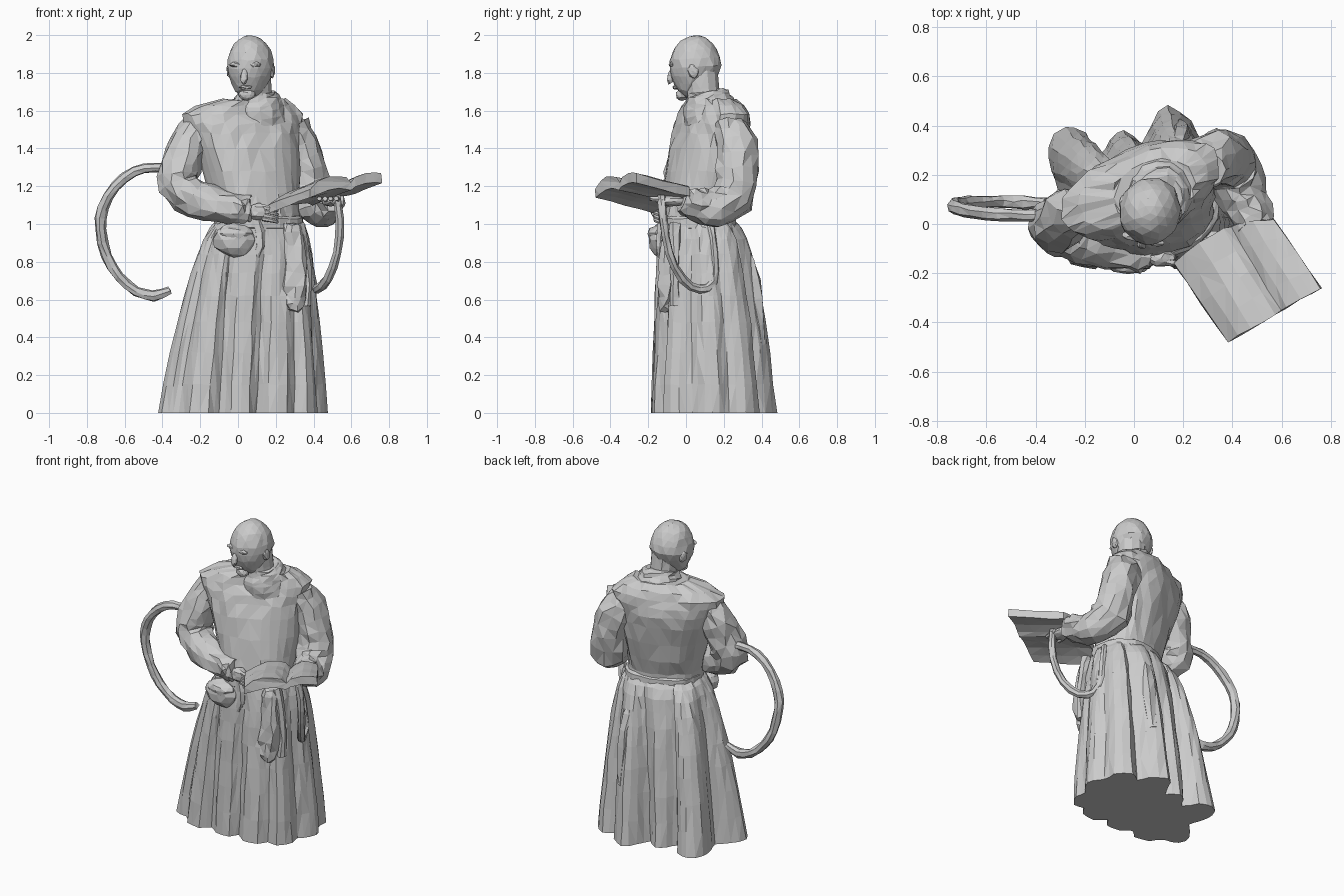
import bpy, bmesh, math, random
from mathutils import Vector, Matrix

random.seed(4)
YAW = math.radians(21)          # the body is turned slightly


def finish(name, bm, jitter=0.0, floor=False):
    for v in bm.verts:
        v.co += Vector([random.uniform(-jitter, jitter) for _ in range(3)])
        if floor and v.co.z < 0.02:
            v.co.z = 0
    bmesh.ops.triangulate(bm, faces=bm.faces[:])
    bmesh.ops.recalc_face_normals(bm, faces=bm.faces[:])
    me = bpy.data.meshes.new(name)
    bm.to_mesh(me)
    bm.free()
    ob = bpy.data.objects.new(name, me)
    bpy.context.collection.objects.link(ob)
    return ob


def loft(name, rings, jitter=0.0, floor=False):
    bm = bmesh.new()
    rows = [[bm.verts.new(p) for p in r] for r in rings]
    n = len(rows[0])
    for a, b in zip(rows, rows[1:]):
        for i in range(n):
            j = (i + 1) % n
            bm.faces.new((a[i], a[j], b[j], b[i]))
    bm.faces.new(rows[0][::-1])
    bm.faces.new(rows[-1])
    return finish(name, bm, jitter, floor)


def oval(cx, cy, z, rx, ry, a):
    c, s = math.cos(a), math.sin(a)
    c = math.copysign(abs(c) ** 0.88, c) * rx
    s = math.copysign(abs(s) ** 0.88, s) * ry
    return Vector((cx + c * math.cos(YAW) - s * math.sin(YAW),
                   cy + c * math.sin(YAW) + s * math.cos(YAW), z))


def ovals(name, levels, n=28, jitter=0.008):
    return loft(name, [[oval(cx, cy, z, rx, ry, 2 * math.pi * i / n) for i in range(n)]
                       for z, cx, cy, rx, ry in levels], jitter)


def spline(a, b, c, d, t):
    return 0.5 * (2 * b + (c - a) * t + (2 * a - 5 * b + 4 * c - d) * t * t
                  + (3 * b - a - 3 * c + d) * t ** 3)


def tube(name, path, sides=8, jitter=0.004, sub=2, flat=1.0):
    """Round tube along (x, y, z, radius) points, smoothed by a spline."""
    P = [Vector(p) for p in path]
    pts = [spline(P[max(i - 1, 0)], P[i], P[i + 1], P[min(i + 2, len(P) - 1)], k / sub)
           for i in range(len(P) - 1) for k in range(sub)] + [P[-1]]
    rings, u = [], None
    for i, p in enumerate(pts):
        t = (pts[min(i + 1, len(pts) - 1)] - pts[max(i - 1, 0)]).to_3d().normalized()
        if u is None:
            u = t.cross(Vector((0.13, 0.97, 0.2))).normalized()
        u = (u - t * u.dot(t)).normalized()
        w = t.cross(u)
        rings.append([p.to_3d() + p.w * (u * math.cos(a) + w * math.sin(a) * flat)
                      for a in (2 * math.pi * k / sides for k in range(sides))])
    return loft(name, rings, jitter)


def blob(name, loc, scale, jitter=0.004, sub=2, rot=None, shape=None):
    bm = bmesh.new()
    bmesh.ops.create_icosphere(bm, subdivisions=sub, radius=1)
    for v in bm.verts:
        c = shape(v.co.copy()) if shape else v.co
        c = Vector((c.x * scale[0], c.y * scale[1], c.z * scale[2]))
        v.co = (rot @ c if rot else c) + Vector(loc)
    return finish(name, bm, jitter)


# Skirt: pleated hem outline blended up to the oval waist
hem = [(-.42, -.02), (-.37, -.09), (-.31, -.09), (-.26, -.16), (-.16, -.18), (-.1, -.13),
       (-.04, -.18), (.06, -.18), (.1, -.13), (.16, -.18), (.26, -.17), (.3, -.11),
       (.37, -.12), (.42, -.04), (.41, .03), (.46, .1), (.47, .18), (.42, .23),
       (.42, .32), (.34, .39), (.27, .35), (.23, .42), (.14, .48), (.07, .41),
       (.03, .33), (-.04, .38), (-.1, .34), (-.14, .28), (-.2, .37), (-.28, .39),
       (-.35, .32), (-.34, .22), (-.31, .14), (-.38, .07)]
hem = [Vector(p) for p in hem]
n = len(hem)
hem = [spline(hem[i - 1], hem[i], hem[(i + 1) % n], hem[(i + 2) % n], k / 2)
       for i in range(n) for k in (0, 1)]
rings = []
for z in (0, .15, .32, .48, .62, .74, .84, .92, .98, 1.01):
    ring = []
    for x, y in hem:
        t = max(0, 1 - z) ** (0.6 - 0.13 * min(1, max(0, y / .3)))
        w = oval(.11, .06, z, .23, .19, math.atan2(y - .11, x - .03) - YAW)
        ring.append(w.lerp(Vector((x, y, z)), t))
    rings.append(ring)
loft("robe_skirt", rings, 0.005, True)

# Torso with overhanging shoulder cloth, belt and collar
ovals("robe_torso", [(.96, .11, .06, .225, .185), (1.06, .1, .06, .225, .18),
                     (1.16, .085, .08, .24, .185), (1.28, .07, .1, .265, .19),
                     (1.4, .05, .12, .285, .19), (1.48, .035, .132, .3, .18),
                     (1.53, .027, .138, .33, .168), (1.58, .025, .145, .34, .148),
                     (1.625, .04, .145, .27, .135), (1.66, .08, .14, .17, .115)])
ovals("belt", [(.97, .11, .06, .225, .185), (.98, .11, .06, .238, .198),
               (1.03, .11, .06, .235, .195), (1.04, .11, .06, .22, .18)], 22, .004)
tube("collar", [(.11, .14, 1.55, .155), (.105, .125, 1.62, .14), (.1, .115, 1.67, .12),
                (.1, .11, 1.7, .1)], 14, .007)
tube("neck", [(.1, .1, 1.62, .085), (.085, .08, 1.8, .09)], 12, .002)


# Head with a fuller jaw, shallow brow, nose, chin and ears
def skull(c):
    if c.z < 0:
        k = -c.z
        f = min(1.6, math.sqrt((1 - k ** 3.2 + .04) / (1 - k * k + .04)))
        c.x *= f * (1 - .34 * k)
        c.y = c.y * f * (1 - .36 * k) - .2 * k
    return c


R = Matrix.Rotation(math.radians(-14), 3, 'Z') @ Matrix.Rotation(math.radians(3), 3, 'X')
H = Vector((.065, .052, 1.83))
blob("head", H, (.124, .138, .17), .004, 3, R, skull)


def face(name, off, scale, tilt=0):
    blob(name, H + R @ Vector(off), scale, .003, 2, R @ Matrix.Rotation(tilt, 3, 'X'))


face("nose", (0, -.137, -.04), (.02, .022, .045), -.35)
face("chin", (0, -.082, -.142), (.045, .035, .03))
face("mouth", (0, -.112, -.1), (.036, .02, .012))
for s in (-1, 1):
    face("brow", (s * .045, -.116, .02), (.042, .018, .014))
    face("ear", (s * .115, .012, -.02), (.016, .028, .04), .2)

# Sleeves and hands
tube("left_sleeve", [(-.2, .06, 1.53, .085), (-.26, .04, 1.43, .105), (-.305, .01, 1.3, .112),
                     (-.31, -.015, 1.2, .11), (-.22, -.06, 1.13, .1), (-.09, -.09, 1.1, .092),
                     (.03, -.115, 1.08, .08), (.07, -.12, 1.075, .066)], 12, .012)
tube("right_sleeve", [(.28, .235, 1.53, .09), (.32, .262, 1.42, .11), (.365, .268, 1.28, .112),
                      (.39, .245, 1.14, .118), (.43, .14, 1.085, .105), (.475, .05, 1.1, .088),
                      (.495, -.02, 1.13, .07)], 12, .012)
blob("left_hand", (.11, -.14, 1.065), (.06, .035, .045))
blob("right_hand", (.49, -.08, 1.12), (.05, .08, .03))
for i in range(4):
    z = 1.09 - .02 * i
    tube("left_finger", [(.13, -.155, z, .014), (.18, -.16, z - .01, .013),
                         (.21, -.14, z - .02, .009)], 6, .001)
    x = .44 + .03 * i
    tube("right_finger", [(x, -.12, 1.13, .014), (x - .01, -.19, 1.135, .013)], 6, .001)

# Open book: bowed pages either side of a sunken spine
A, B = Vector((.16, -.16, 1.08)), Vector((.38, -.48, 1.165))
C, D = Vector((.76, -.26, 1.245)), Vector((.57, .02, 1.17))


def page(u, v, dz, k):
    p = B.lerp(C, u).lerp(A.lerp(D, u), v)
    bow = .045 * math.sin(math.pi * u / .57) if u < .57 else .022 * math.sin(math.pi * (u - .57) / .43)
    p.y += .05 * v * math.sin(math.pi * u)
    p.z += bow * k - (.01 * k if abs(u - .57) < .04 else 0) + dz
    return p


us = [0, .12, .26, .4, .5, .57, .64, .78, .9, 1]
loft("open_book", [[page(u, v, .022, 1) for u in us] + [page(u, v, -.026, .5) for u in reversed(us)]
                   for v in (0, .25, .5, .75, 1)], .004)

# Big cord ring on the left, hanging cord loop on the right
tube("cord_ring", [(-.34, .035, 1.29, .026), (-.44, .035, 1.3, .026), (-.55, .04, 1.275, .028),
                   (-.65, .05, 1.2, .03), (-.715, .065, 1.09, .03), (-.728, .075, .97, .029),
                   (-.695, .085, .83, .028), (-.63, .09, .72, .027), (-.54, .09, .645, .026),
                   (-.45, .09, .62, .03), (-.36, .085, .65, .02)], 7, .004)
tube("cord_loop", [(.52, -.13, 1.15, .022), (.54, -.12, 1.02, .023), (.525, -.09, .85, .023),
                   (.475, -.02, .71, .024), (.42, .07, .655, .024), (.39, .145, .69, .024),
                   (.37, .15, .84, .022), (.34, .13, .99, .02)], 7, .003)

# Belt pouch, hip bag and hanging cloths
blob("belt_pouch", (-.02, -.14, .915), (.115, .06, .09), .006)
blob("pouch_flap", (-.02, -.15, .95), (.1, .05, .045), .005)
tube("hip_bag", [(.28, -.08, 1.0, .045), (.3, -.09, .88, .06), (.3, -.1, .74, .07),
                 (.29, -.105, .62, .07), (.29, -.11, .54, .04)], 9, .012, 2, .7)
tube("bag_strap", [(.32, -.06, 1.0, .035), (.35, -.06, .86, .03), (.365, -.06, .68, .025),
                   (.36, -.06, .57, .03)], 6, .005)
tube("front_fold", [(.1, -.12, 1.02, .03), (.12, -.135, .88, .025), (.06, -.14, .78, .015)], 6, .004)
tube("back_sash", [(.16, .23, 1.0, .03), (.18, .33, .8, .035), (.19, .37, .6, .04),
                   (.19, .4, .36, .03)], 6, .006)
